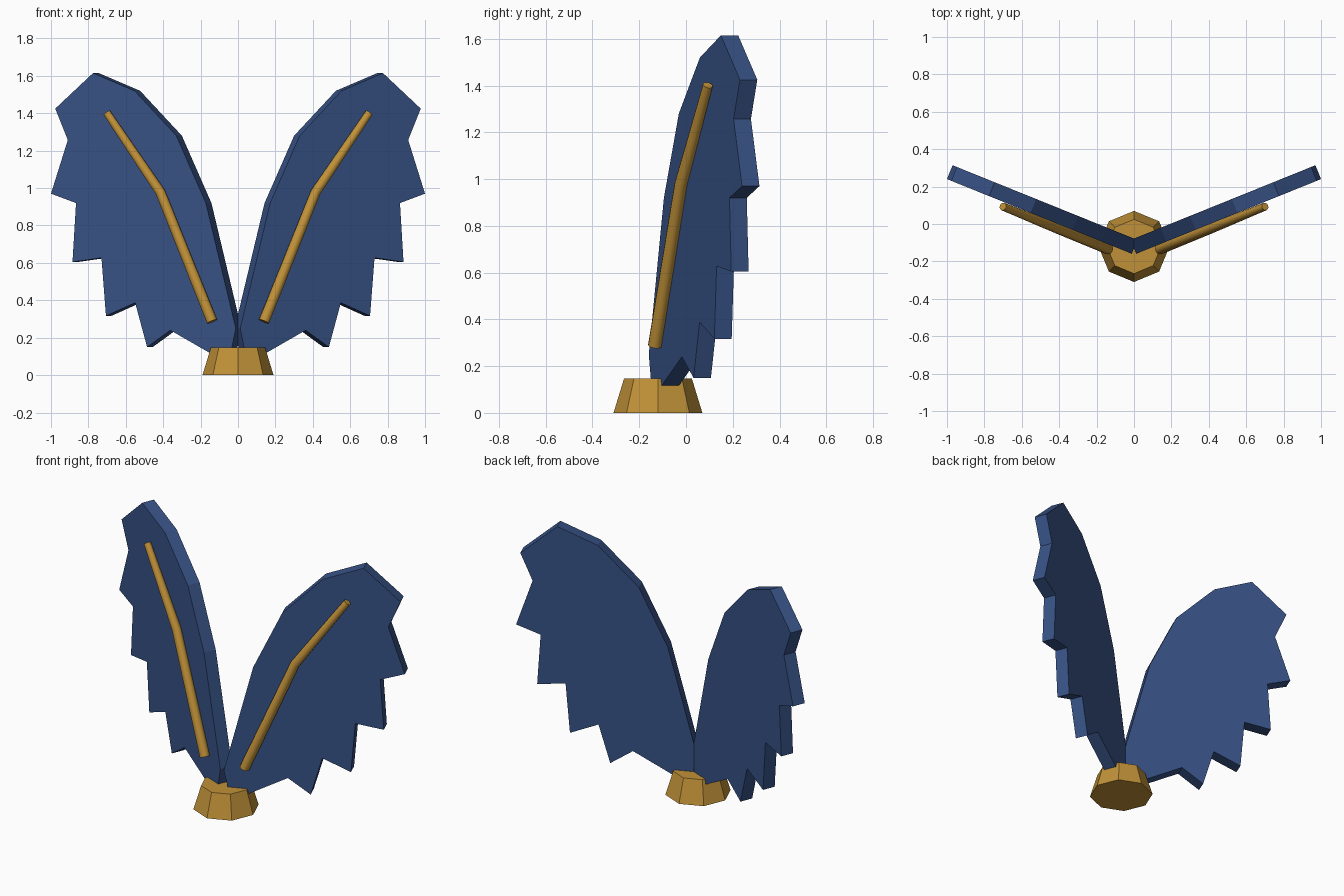
import bpy, bmesh, math
from mathutils import Vector

if "Cube" in bpy.data.objects:
    bpy.data.objects.remove(bpy.data.objects["Cube"])

ANGLE = math.atan(0.404)                      # sweep of each wing towards the back
NORMAL = Vector((-math.sin(ANGLE), math.cos(ANGLE), 0))
THICK = 0.08


def material(name, rgb):
    m = bpy.data.materials.new(name)
    m.diffuse_color = (*rgb, 1)
    m.use_nodes = True
    m.node_tree.nodes["Principled BSDF"].inputs["Base Color"].default_value = m.diffuse_color
    return m


BLUE = material("deep_blue", (0.038, 0.084, 0.235))
GOLD = material("old_gold", (0.53, 0.285, 0.04))


def on_wing(x, z, depth=0.0):
    """Point on the front plane of the right wing, pushed back by depth."""
    return Vector((x, -0.164 + 0.404 * x, z)) + NORMAL * depth


def finish(bm, name, mat, side=1, smooth=False):
    for v in bm.verts:
        v.co.x *= side
    bmesh.ops.recalc_face_normals(bm, faces=bm.faces)
    me = bpy.data.meshes.new(name)
    bm.to_mesh(me)
    bm.free()
    me.materials.append(mat)
    ob = bpy.data.objects.new(name, me)
    bpy.context.collection.objects.link(ob)
    if smooth:
        bpy.ops.object.select_all(action='DESELECT')
        ob.select_set(True)
        bpy.context.view_layer.objects.active = ob
        bpy.ops.object.shade_smooth_by_angle(angle=math.radians(50))
    return ob


def loft(rings):
    """Closed solid through equal-length rings of points."""
    bm = bmesh.new()
    loops = [[bm.verts.new(p) for p in ring] for ring in rings]
    n = len(loops[0])
    for a, b in zip(loops, loops[1:]):
        for i in range(n):
            j = (i + 1) % n
            bm.faces.new((a[i], a[j], b[j], b[i]))
    bm.faces.new(loops[0][::-1])
    bm.faces.new(loops[-1])
    return bm


# Feathered outline of the right wing (x, z)
OUTLINE = [(0.012, 0.25), (0.172, 0.92), (0.33, 1.28), (0.553, 1.52),
           (0.775, 1.615), (0.977, 1.425), (0.91, 1.257), (1.0, 0.97),
           (0.866, 0.92), (0.885, 0.605), (0.73, 0.627), (0.706, 0.317),
           (0.55, 0.387), (0.486, 0.15), (0.362, 0.24), (0.145, 0.115),
           (0.04, 0.115)]

# Centre line and radius of the rib (x, z, radius)
RIB = [(0.13, 0.287, 0.029), (0.406, 0.978, 0.027), (0.692, 1.402, 0.021)]


def rib_rings(sides=12):
    pts = [on_wing(x, z, -0.024) for x, z, r in RIB]
    d0, d1 = [(b - a).normalized() for a, b in zip(pts, pts[1:])]
    dirs = [d0, (d0 + d1).normalized(), d1]
    rings = []
    for p, d, (_, _, r) in zip(pts, dirs, RIB):
        across = d.cross(NORMAL)
        rings.append([p + r * (math.cos(t) * across + math.sin(t) * NORMAL)
                      for t in (2 * math.pi * k / sides for k in range(sides))])
    return rings


for label, side in (("right", 1), ("left", -1)):
    # Wing plate
    wing = loft([[on_wing(x, z, d) for x, z in OUTLINE] for d in (0, THICK)])
    finish(wing, label + "_wing", BLUE, side)
    # Gold rib on the front of the wing
    finish(loft(rib_rings()), label + "_wing_rib", GOLD, side, smooth=True)

# Tapered eight-sided base
base = loft([[Vector((r * math.cos(k * math.pi / 4),
                      -0.12 + r * math.sin(k * math.pi / 4), z))
              for k in range(8)]
             for r, z in ((0.19, 0), (0.145, 0.147))])
finish(base, "base", GOLD)
